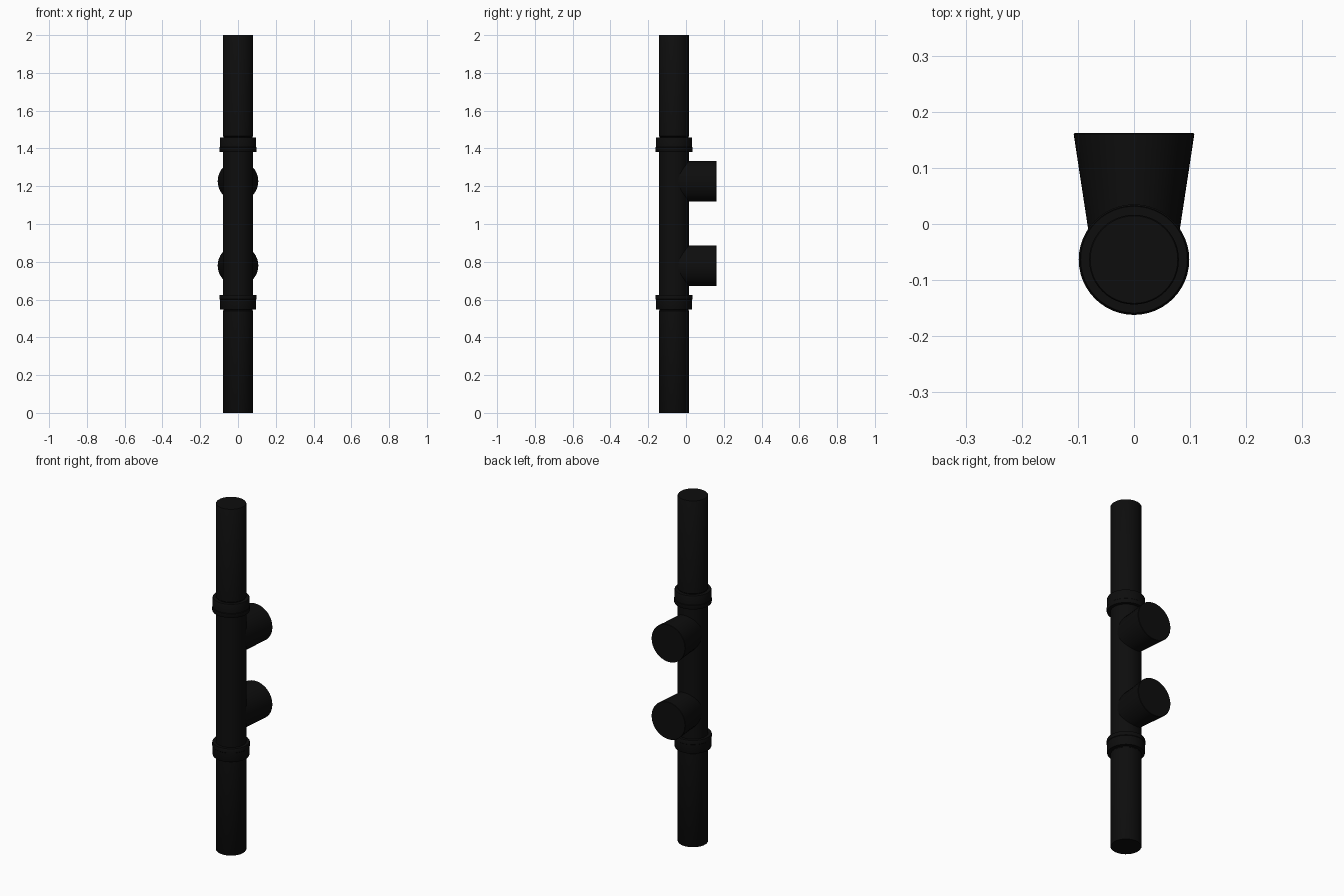
import bpy, bmesh, math

if "Cube" in bpy.data.objects:
    bpy.data.objects.remove(bpy.data.objects["Cube"])

CY = -0.0635  # pole axis
SEG = 48

black = bpy.data.materials.new("black_paint")
black.diffuse_color = (0.004, 0.004, 0.004, 1)
black.use_nodes = True
black.node_tree.nodes["Principled BSDF"].inputs["Base Color"].default_value = black.diffuse_color


def loft(name, rings):
    """Join rings of points into a closed solid with capped ends."""
    bm = bmesh.new()
    loops = [[bm.verts.new(p) for p in ring] for ring in rings]
    for a, b in zip(loops, loops[1:]):
        for i in range(SEG):
            j = (i + 1) % SEG
            bm.faces.new((a[i], a[j], b[j], b[i]))
    bm.faces.new(loops[0])
    bm.faces.new(loops[-1])
    bmesh.ops.recalc_face_normals(bm, faces=bm.faces)
    mesh = bpy.data.meshes.new(name)
    bm.to_mesh(mesh)
    bm.free()
    ob = bpy.data.objects.new(name, mesh)
    bpy.context.collection.objects.link(ob)
    mesh.materials.append(black)
    bpy.context.view_layer.objects.active = ob
    ob.select_set(True)
    bpy.ops.object.shade_smooth_by_angle(angle=math.radians(35))
    ob.select_set(False)
    return ob


ANG = [2 * math.pi * i / SEG for i in range(SEG)]


def turned(name, profile):
    """Turn (radius, z) pairs about the pole axis."""
    return loft(name, [[(r * math.cos(a), CY + r * math.sin(a), z) for a in ANG]
                       for r, z in profile])


# Pole in one piece, with a narrow groove outside each collar
turned("pole", [(0.078, 0), (0.08, 0.003), (0.08, 0.54), (0.076, 0.544),
                (0.076, 0.555), (0.08, 0.557), (0.08, 1.452), (0.076, 1.454),
                (0.076, 1.461), (0.08, 1.465), (0.08, 1.997), (0.078, 2)])

# Collars: a band with a slightly wider lip facing the middle
for name, outer, d in (("lower_collar", 0.548, 1), ("upper_collar", 1.459, -1)):
    turned(name, [(r, outer + d * h) for r, h in (
        (0.08, 0), (0.095, 0), (0.0965, 0.003), (0.0965, 0.052), (0.0985, 0.054),
        (0.0985, 0.074), (0.097, 0.077), (0.08, 0.077))])

# Spotlights: round at the open end, squeezed to the pole's width at the root
for name, z in (("lower_spotlight", 0.78), ("upper_spotlight", 1.227)):
    rings = [(-0.05, 0.0755, 0.107), (0.16, 0.1075, 0.1075), (0.162, 0.106, 0.106)]
    loft(name, [[(rx * math.cos(a), y, z + rz * math.sin(a)) for a in ANG]
                for y, rx, rz in rings])
